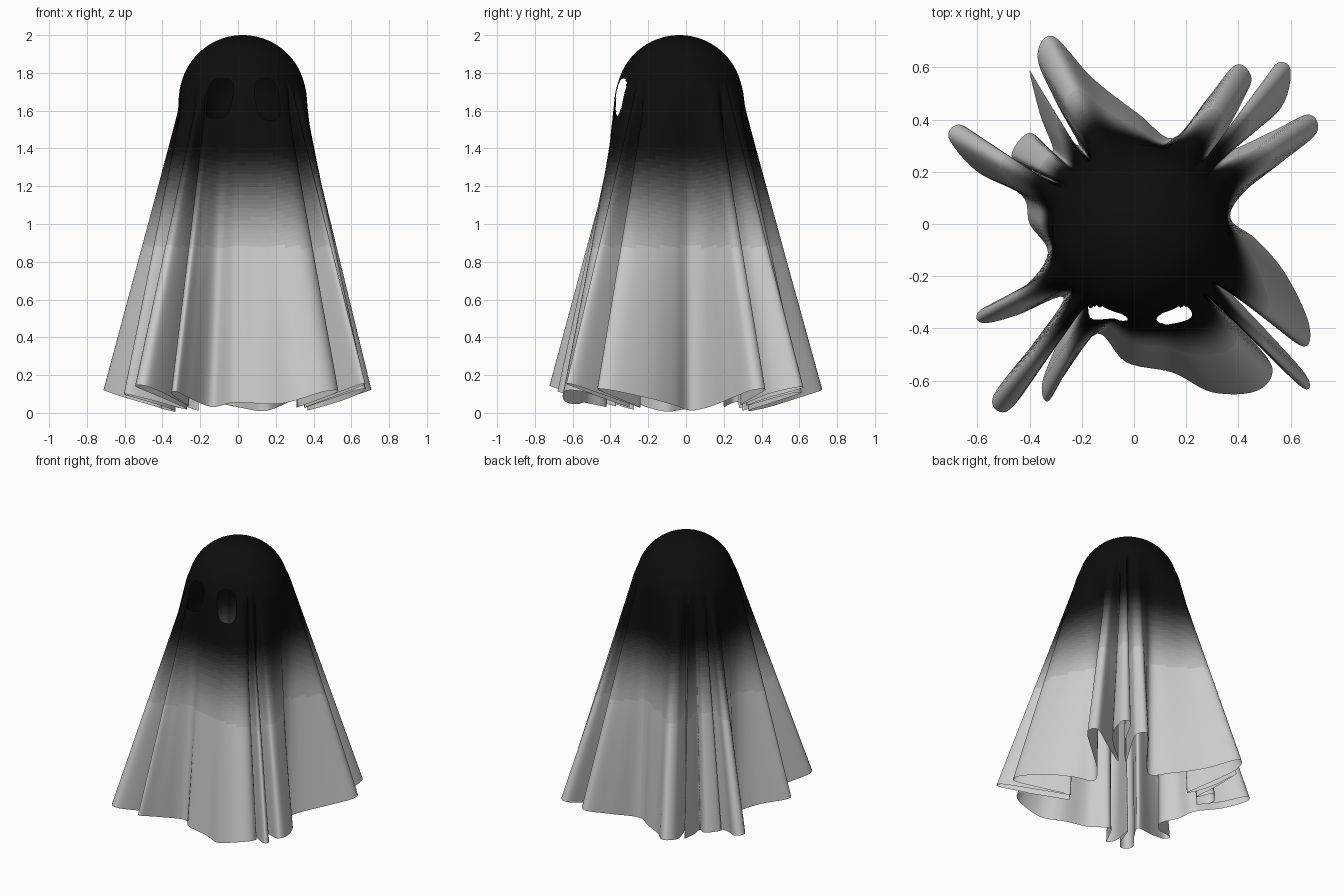
import bpy, bmesh, math
from mathutils import Vector

if "Cube" in bpy.data.objects:
    bpy.data.objects.remove(bpy.data.objects["Cube"])

# Hem outline seen from above, counter-clockwise, with folds bunched at the corners
HEM = [Vector(p) for p in [
    (.37, .02), (.42, .12), (.57, .24), (.70, .35), (.67, .42), (.54, .36), (.38, .29),
    (.56, .44), (.60, .59), (.54, .61), (.46, .45), (.34, .32), (.41, .46), (.45, .56),
    (.39, .61), (.28, .48), (.15, .33), (.02, .42), (-.16, .56), (-.31, .72), (-.37, .64),
    (-.30, .47), (-.21, .30), (-.33, .42), (-.40, .59), (-.36, .42), (-.31, .28),
    (-.40, .35), (-.47, .26), (-.38, .20), (-.54, .28), (-.66, .38), (-.71, .33),
    (-.60, .20), (-.43, .11), (-.40, .0), (-.33, -.11), (-.42, -.24), (-.59, -.33),
    (-.58, -.38), (-.45, -.35), (-.27, -.28), (-.38, -.45), (-.54, -.66), (-.49, -.72),
    (-.39, -.60), (-.26, -.37), (-.35, -.60), (-.33, -.68), (-.26, -.57), (-.14, -.42),
    (-.03, -.53), (.15, -.57), (.30, -.645), (.47, -.64), (.53, -.55), (.42, -.41),
    (.31, -.30), (.50, -.49), (.65, -.63), (.66, -.58), (.50, -.40), (.35, -.24),
    (.50, -.36), (.65, -.47), (.67, -.38), (.58, -.19), (.47, -.06)]]
CENTRE, R, ZC, Z0 = Vector((.025, -.035)), .335, 1.665, 1.76
SUB = 6


def closed_spline(pts, sub):
    """Catmull-Rom through a closed loop of points."""
    out, n = [], len(pts)
    for i in range(n):
        a, b, c, d = (pts[(i + k) % n] for k in (-1, 0, 1, 2))
        for s in range(sub):
            t = s / sub
            out.append(.5 * (2 * b + (c - a) * t + (2 * a - 5 * b + 4 * c - d) * t * t
                             + (3 * b - a - 3 * c + d) * t ** 3))
    return out


hem = closed_spline(HEM, SUB)
N = len(hem)

# Angle on the head for every fold column, smoothed so the columns never cross
dev = []
prev = 0
for i, p in enumerate(hem):
    a = math.atan2(p.y - CENTRE.y, p.x - CENTRE.x)
    a += 2 * math.pi * round((prev - a) / (2 * math.pi))
    prev = a
    dev.append(a - 2 * math.pi * i / N)
W = 8
for _ in range(3):
    dev = [sum(dev[(i + k) % N] for k in range(-W, W + 1)) / (2 * W + 1) for i in range(N)]
angle = [dev[i] + 2 * math.pi * i / N for i in range(N)]

# Rows: round head, then straight drop to the hem
rows = []
for k in range(1, 25):
    phi = math.pi / 2 * k / 24
    rows.append((R * math.sin(phi), ZC + R * math.cos(phi)))
rows += [(R, ZC * (1 - k / 72)) for k in range(1, 73)]

bm = bmesh.new()
top = bm.verts.new((CENTRE.x, CENTRE.y, 2))
rings = []
for r, z in rows:
    t = max(0, (Z0 - z) / Z0)
    f = t * t / (t + .012) * 1.012
    ring = []
    for h, a in zip(hem, angle):
        p = (CENTRE + r * Vector((math.cos(a), math.sin(a)))).lerp(h, f)
        hem_z = max(0, -.083 + .26 * h.length)
        # the front panel hangs a little lower
        hem_z -= .04 * math.exp(-((h.x - .25) ** 2 + (h.y + .65) ** 2) / .03)
        zz = z if z > Z0 else Z0 - t * (Z0 - hem_z)
        ring.append(bm.verts.new((p.x, p.y, zz)))
    rings.append(ring)
for i in range(N):
    j = (i + 1) % N
    bm.faces.new((top, rings[0][i], rings[0][j]))
    for u, v in zip(rings, rings[1:]):
        bm.faces.new((u[i], v[i], v[j], u[j]))

# Eye holes: remove the faces, then pull the rim onto a rounded outline
for cx, cz, ax, az in ((-.10, 1.665, .07, .105), (.155, 1.66, .063, .11)):
    def reach(co):
        x, z = (co.x - cx) / ax, (co.z - cz) / az
        x += .25 * (1 if cx > 0 else -1) * z      # lean towards the nose at the top
        return (abs(x) ** 3 + abs(z) ** 3) ** (1 / 3)
    hole = [f for f in bm.faces
            if f.calc_center_median().y < -.1 and reach(f.calc_center_median()) < 1]
    bmesh.ops.delete(bm, geom=hole, context='FACES')
    for v in bm.verts:
        if v.is_boundary and v.co.y < -.1 and v.co.z > 1.4 and reach(v.co) < 1.4:
            d = reach(v.co)
            v.co.x = cx + (v.co.x - cx) / d
            v.co.z = cz + (v.co.z - cz) / d

# Dark-to-light fade down the cloth
BANDS, HIGH, LOW = 40, 1.45, .8
for f in bm.faces:
    t = (HIGH - f.calc_center_median().z) / (HIGH - LOW)
    f.material_index = min(BANDS - 1, max(0, int(t * BANDS)))
    f.smooth = True

mesh = bpy.data.meshes.new("draped_sheet")
bm.to_mesh(mesh)
bm.free()
for k in range(BANDS):
    t = k / (BANDS - 1)
    g = .004 + .53 * (t * t * (3 - 2 * t)) ** 1.5
    mat = bpy.data.materials.new(f"cloth_shade_{k}")
    mat.diffuse_color = (g, g, g, 1)
    mat.use_nodes = True
    mat.node_tree.nodes["Principled BSDF"].inputs["Base Color"].default_value = mat.diffuse_color
    mesh.materials.append(mat)
sheet = bpy.data.objects.new("draped_sheet", mesh)
bpy.context.collection.objects.link(sheet)
